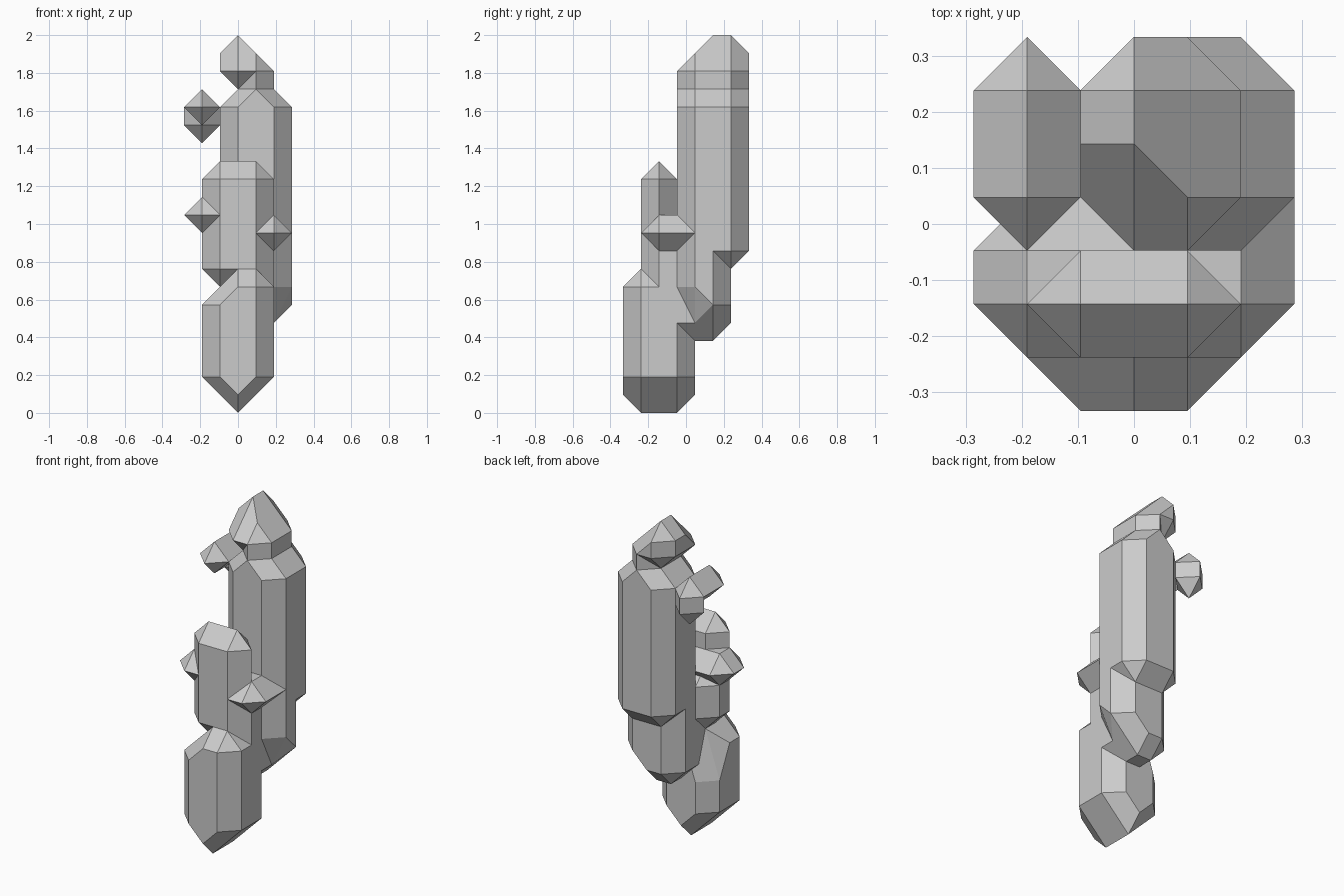
import bpy, bmesh, math
from mathutils import Vector

cube = bpy.data.objects.get("Cube")
if cube:
    bpy.data.objects.remove(cube, do_unlink=True)

STEP = 2 / 21          # lattice spacing
ORIGIN = Vector((3, 3.5, 0))

grey = bpy.data.materials.new("stone_grey")
grey.use_nodes = True
colour = (0.6, 0.6, 0.6, 1)
grey.diffuse_color = colour
grey.node_tree.nodes["Principled BSDF"].inputs["Base Color"].default_value = colour

TIPS = [Vector(t) for t in ((1, 0, 0), (-1, 0, 0), (0, 1, 0),
                            (0, -1, 0), (0, 0, 1), (0, 0, -1))]


def crystal(name, *blocks):
    """Convex faceted lump: lattice blocks grown by one octahedron.
    Each block is (x range, y range, z range) in lattice steps."""
    points = set()
    for xs, ys, zs in blocks:
        for x in xs:
            for y in ys:
                for z in zs:
                    for tip in TIPS:
                        points.add(tuple(Vector((x, y, z)) + tip))
    bm = bmesh.new()
    for p in sorted(points):
        bm.verts.new((Vector(p) - ORIGIN) * STEP)
    hull = bmesh.ops.convex_hull(bm, input=bm.verts[:])
    spare = {v for v in hull["geom_interior"] + hull["geom_unused"]
             if isinstance(v, bmesh.types.BMVert)}
    bmesh.ops.delete(bm, geom=list(spare), context='VERTS')
    bmesh.ops.dissolve_limit(bm, angle_limit=math.radians(1),
                             verts=bm.verts[:], edges=bm.edges[:])
    bmesh.ops.recalc_face_normals(bm, faces=bm.faces[:])
    mesh = bpy.data.meshes.new(name)
    bm.to_mesh(mesh)
    bm.free()
    mesh.materials.append(grey)
    obj = bpy.data.objects.new(name, mesh)
    bpy.context.collection.objects.link(obj)
    return obj


# Foot crystal with a keel underneath and a sloping top
crystal("foot_crystal",
        ((3, 3), (1, 3), (1, 1)),
        ((2, 4), (1, 3), (2, 4)),
        ((2, 4), (1, 2), (2, 6)),
        ((3, 4), (1, 3), (2, 7)))
crystal("foot_neck", ((3, 4), (2, 3), (6, 10)))

# Front lump with its side spike
crystal("front_lump", ((2, 4), (2, 2), (8, 13)))
crystal("front_lump_back", ((2, 4), (2, 3), (8, 10)))
crystal("side_spike", ((1, 3), (2, 3), (11, 11)))

# Arm joining the lump to the column
crystal("arm", ((4, 5), (2, 5), (10, 10)))
crystal("bridge", ((3, 4), (3, 5), (5, 10)))

# Tapered root under the column
crystal("column_root",
        ((3, 4), (4, 5), (5, 8)),
        ((5, 5), (5, 5), (6, 8)),
        ((5, 5), (4, 5), (7, 8)))
crystal("column_collar", ((3, 5), (4, 5), (7, 10)))

# Tall column and its cap
crystal("column",
        ((3, 5), (4, 6), (9, 17)),
        ((4, 4), (4, 6), (18, 18)))
crystal("cap_stem", ((4, 4), (4, 6), (17, 19)))
crystal("cap",
        ((3, 4), (4, 6), (19, 19)),
        ((3, 3), (5, 6), (20, 20)))

# Loose shard beside the column
crystal("shard", ((1, 1), (4, 6), (17, 17)))
crystal("shard_tip", ((1, 1), (6, 6), (16, 17)))
